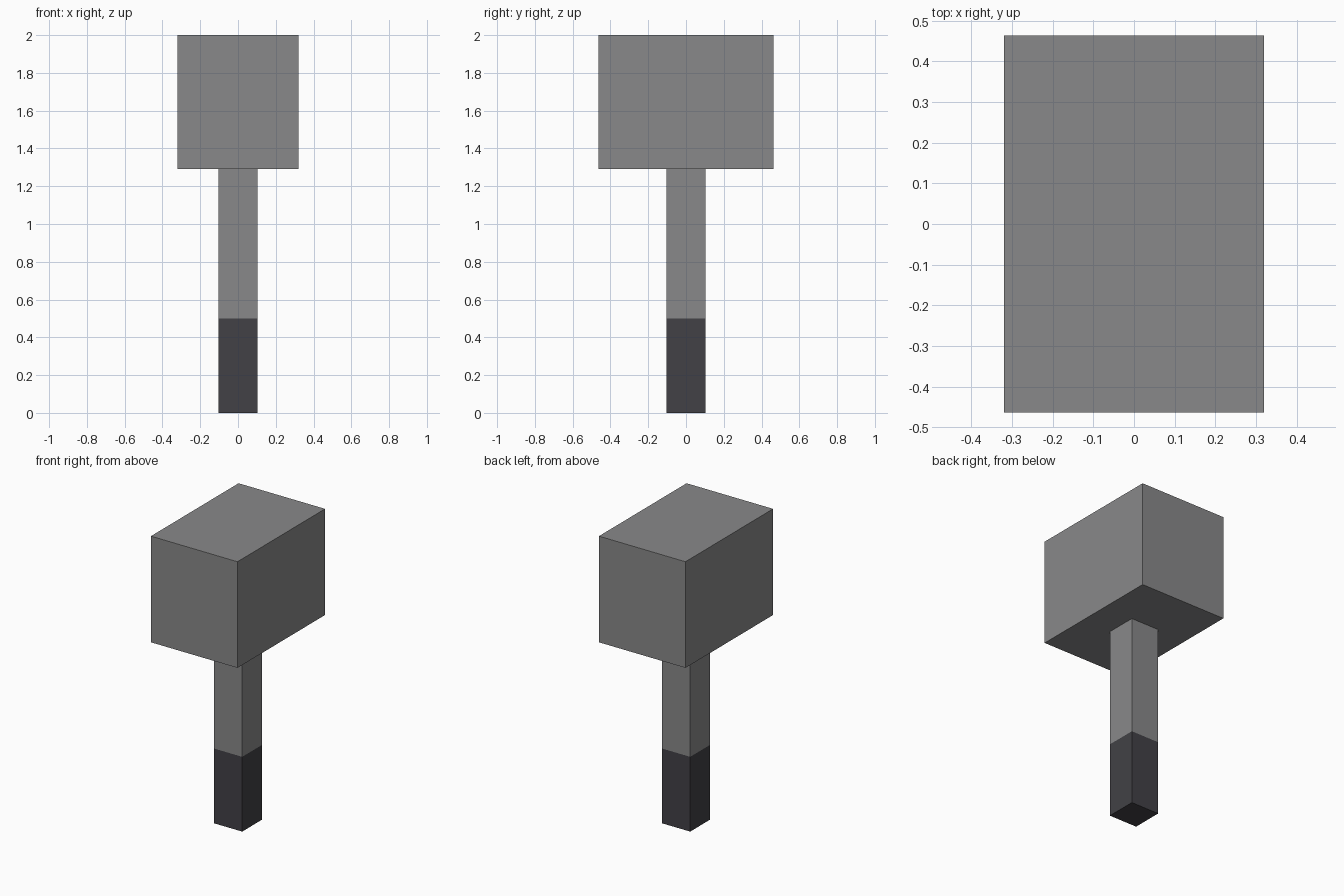
import bpy

cube = bpy.data.objects.get("Cube")
if cube:
    bpy.data.objects.remove(cube, do_unlink=True)


def make_material(name, rgb):
    mat = bpy.data.materials.new(name)
    mat.use_nodes = True
    color = (*rgb, 1.0)
    mat.diffuse_color = color
    bsdf = next(n for n in mat.node_tree.nodes if n.type == 'BSDF_PRINCIPLED')
    bsdf.inputs["Base Color"].default_value = color
    return mat


def make_block(name, width, depth, bottom, top, mat):
    """Box centred on the z axis, spanning bottom to top."""
    bpy.ops.mesh.primitive_cube_add(size=1, location=(0, 0, (bottom + top) / 2))
    obj = bpy.context.object
    obj.name = name
    obj.scale = (width, depth, top - bottom)
    bpy.ops.object.transform_apply(location=False, rotation=False, scale=True)
    obj.data.materials.append(mat)
    return obj


steel = make_material("steel grey", (0.25, 0.25, 0.253))
rubber = make_material("dark grip", (0.054, 0.053, 0.061))

# Grip, shaft and head stacked from the ground up
make_block("grip", 0.208, 0.208, 0.0, 0.5, rubber)
make_block("shaft", 0.208, 0.208, 0.5, 1.29, steel)
make_block("hammer_head", 0.64, 0.926, 1.29, 2.0, steel)
